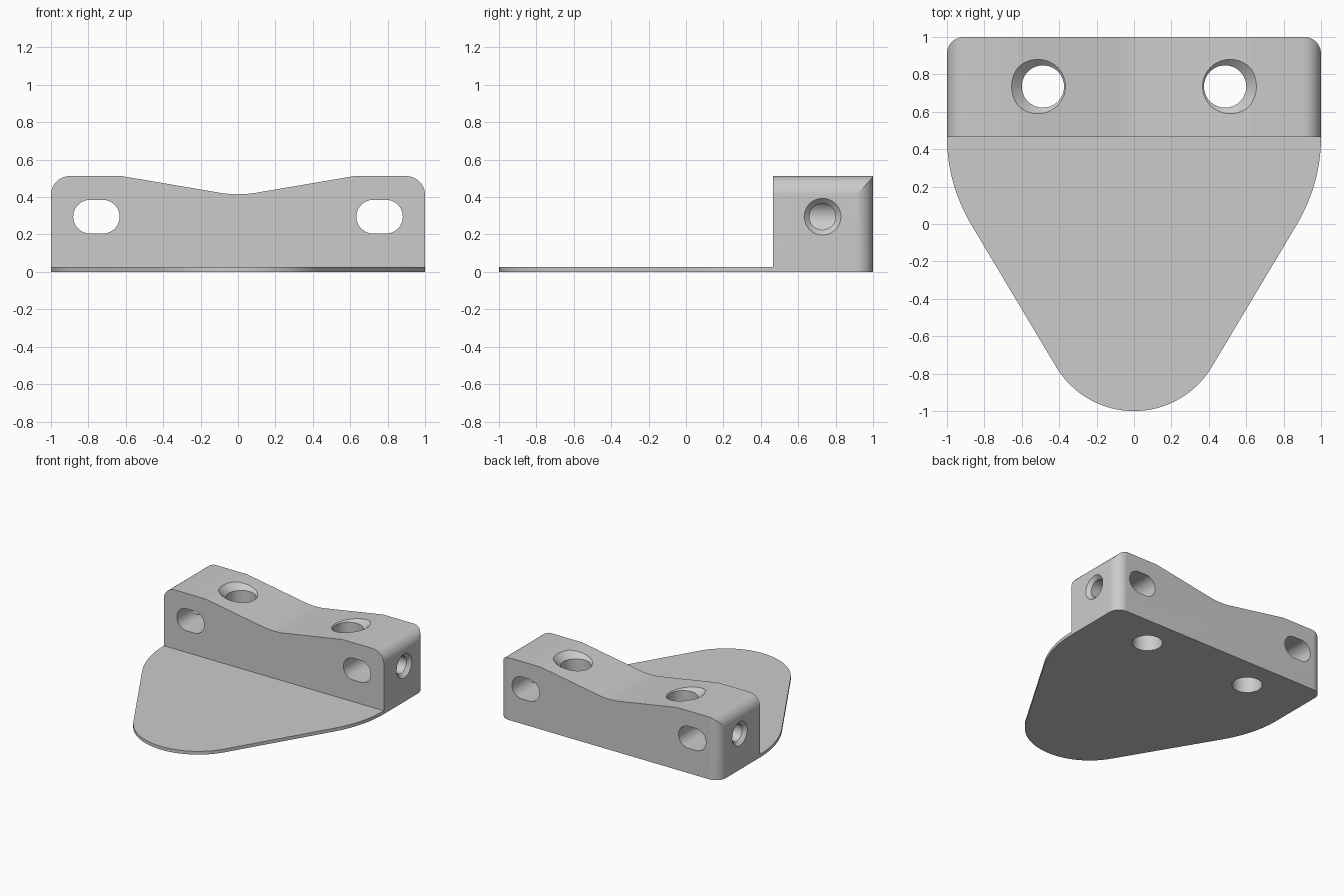
import bpy, bmesh
from math import sin, cos, radians, pi
from mathutils import Vector

if "Cube" in bpy.data.objects:
    bpy.data.objects.remove(bpy.data.objects["Cube"])


def arc(cx, cy, r, a0, a1, n=16):
    return [(cx + r * cos(radians(a0 + (a1 - a0) * i / n)),
             cy + r * sin(radians(a0 + (a1 - a0) * i / n))) for i in range(n + 1)]


def loft(name, rings):
    """Closed solid through a list of equally long vertex rings."""
    bm = bmesh.new()
    vr = [[bm.verts.new(p) for p in ring] for ring in rings]
    n = len(vr[0])
    for a, b in zip(vr, vr[1:]):
        for i in range(n):
            j = (i + 1) % n
            bm.faces.new((a[i], a[j], b[j], b[i]))
    bm.faces.new(vr[0])
    bm.faces.new(vr[-1])
    bmesh.ops.recalc_face_normals(bm, faces=bm.faces)
    me = bpy.data.meshes.new(name)
    bm.to_mesh(me)
    bm.free()
    ob = bpy.data.objects.new(name, me)
    bpy.context.collection.objects.link(ob)
    return ob


def turned(name, origin, axis, stations, n=64):
    """Round solid: stations are (distance along axis, radius)."""
    axis = Vector(axis)
    u = axis.orthogonal().normalized()
    v = axis.cross(u)
    return loft(name, [[Vector(origin) + axis * t
                        + r * (u * cos(2 * pi * i / n) + v * sin(2 * pi * i / n))
                        for i in range(n)] for t, r in stations])


def boolean(ob, cutter, operation):
    cutter.hide_render = True
    mod = ob.modifiers.new("cut", 'BOOLEAN')
    mod.operation, mod.solver, mod.object = operation, 'EXACT', cutter
    bpy.context.view_layer.objects.active = ob
    bpy.ops.object.modifier_apply(modifier=mod.name)
    bpy.data.objects.remove(cutter)


def mirrored(pts):
    """Right half outline followed by its mirror, skipping points on x = 0."""
    return pts + [(-x, y) for x, y in reversed(pts) if abs(x) > 1e-6]


BLOCK_Y, PLATE_Z = 0.465, 0.027

# Plan outline: rounded nose, straight flanks, curved shoulders, rounded back corners
half = (arc(0, -0.515, 0.485, -90, -30.8, 24)
        + arc(0.09, BLOCK_Y, 0.91, -30.8, 0, 16)
        + arc(0.91, 0.91, 0.09, 0, 90))
plan = mirrored(half)
bracket = loft("mounting_bracket", [[(x, y, z) for x, y in plan] for z in (0, 0.7)])

# Clear the space above the thin plate
box = [(-2, -2), (2, -2), (2, BLOCK_Y), (-2, BLOCK_Y)]
boolean(bracket, loft("plate_clearance", [[(x, y, z) for x, y in box]
                                          for z in (PLATE_Z, 1)]), 'DIFFERENCE')

# Front profile: shallow rounded valley, flat shoulders, rounded top corners
top = (arc(0, 1.01, 0.595, -90, -80.3, 8) + [(0.62, 0.512)]
       + arc(0.9, 0.412, 0.1, 90, 0) + [(1.2, 0.412), (1.2, -0.2)])
profile = mirrored(top)
boolean(bracket, loft("height_profile", [[(x, y, z) for x, z in profile]
                                         for y in (-1.5, 1.5)]), 'INTERSECT')

for s in (-1, 1):
    # Slot running front to back
    slot = (arc(s * 0.757 + 0.034, 0.295, 0.09, -90, 90, 32)
            + arc(s * 0.757 - 0.034, 0.295, 0.09, 90, 270, 32))
    boolean(bracket, loft("slot", [[(x, y, z) for x, z in slot]
                                   for y in (0.3, 1.2)]), 'DIFFERENCE')
    # Countersunk vertical hole
    boolean(bracket, turned("bolt_hole", (s * 0.487, 0.735, 0), (0, 0, 1),
                            [(-0.1, 0.113), (0.462, 0.113), (0.6, 0.263)]), 'DIFFERENCE')
    # Countersunk side hole opening into the slot
    boolean(bracket, turned("side_hole", (0, 0.73, 0.295), (s, 0, 0),
                            [(0.80, 0.07), (0.972, 0.07), (1.1, 0.198)]), 'DIFFERENCE')

bpy.ops.object.select_all(action='DESELECT')
bracket.select_set(True)
bpy.context.view_layer.objects.active = bracket
bpy.ops.object.shade_smooth_by_angle(angle=radians(8))
